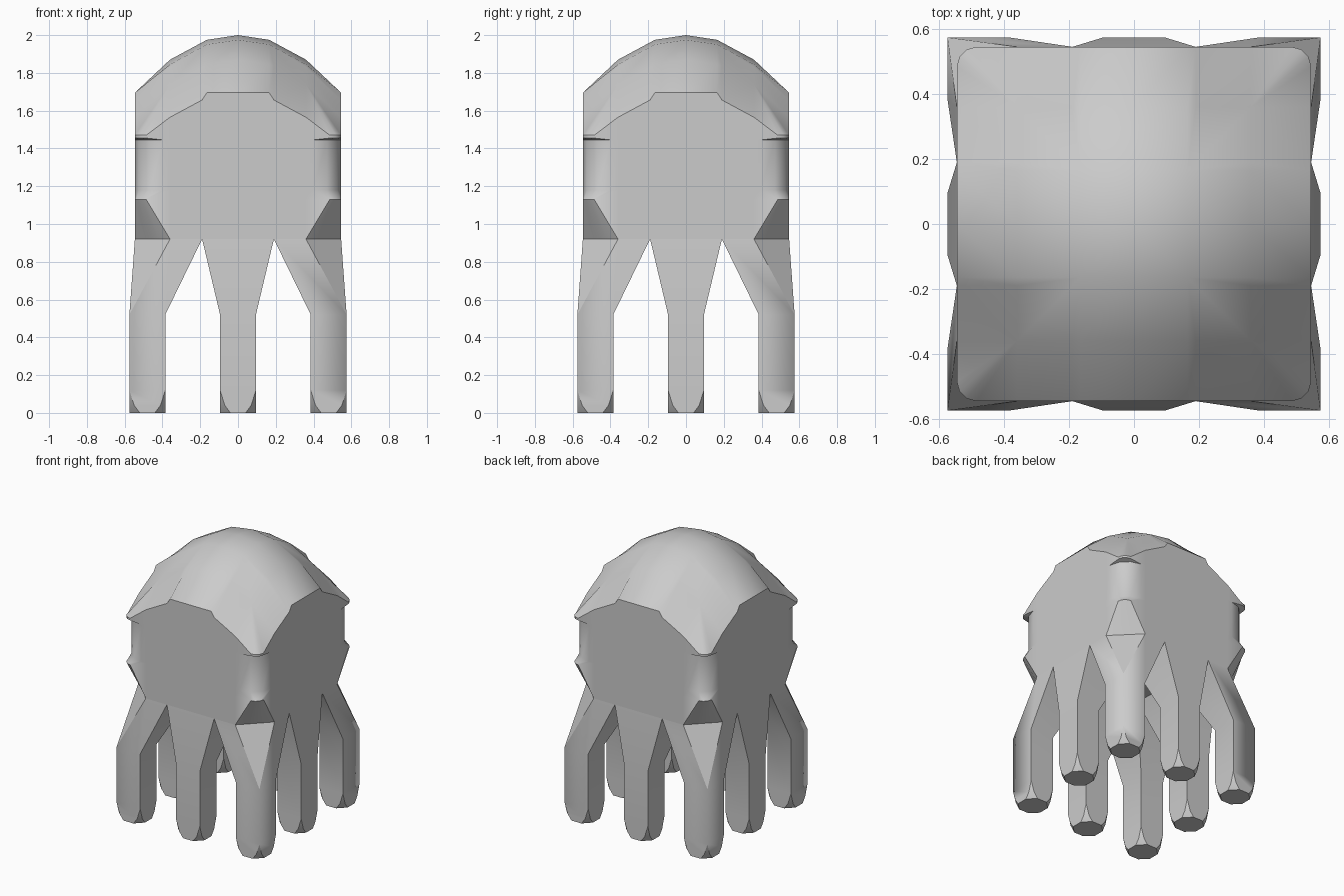
import bpy, bmesh, math

if "Cube" in bpy.data.objects:
    bpy.data.objects.remove(bpy.data.objects["Cube"])

grey = bpy.data.materials.new("plain_grey")
grey.diffuse_color = (0.6, 0.6, 0.6, 1)
grey.use_nodes = True
grey.node_tree.nodes["Principled BSDF"].inputs["Base Color"].default_value = grey.diffuse_color

HALF, CELL, BASE = 0.546, 0.19, 0.92      # body half width, middle leg root, underside height
STEPS = (0.0, 0.165, 0.36, HALF)          # dome grid lines
DROPS = (0.0, 0.025, 0.13, 0.305)         # dome fall at each grid line


def finish(bm, name, smooth_edge=lambda e: False):
    bmesh.ops.remove_doubles(bm, verts=bm.verts, dist=0.0005)
    bmesh.ops.recalc_face_normals(bm, faces=bm.faces)
    for f in bm.faces:
        f.smooth = True
    for e in bm.edges:
        e.smooth = e.calc_face_angle(0) < math.radians(35) or smooth_edge(e)
    me = bpy.data.meshes.new(name)
    bm.to_mesh(me)
    bm.free()
    me.materials.append(grey)
    ob = bpy.data.objects.new(name, me)
    bpy.context.collection.objects.link(ob)
    return ob


def drop(v):
    v = min(abs(v), HALF)
    for i in range(3):
        if v <= STEPS[i + 1]:
            t = (v - STEPS[i]) / (STEPS[i + 1] - STEPS[i])
            return DROPS[i] + t * (DROPS[i + 1] - DROPS[i])
    return DROPS[-1]


def dome_z(x, y):
    lo, hi = sorted((drop(x), drop(y)))
    if hi > 0.3 and lo < 0.03:            # flat middle of the rim
        lo = 0
    return max(2 - hi - lo, 1.47)


def outline(r, straight=False):
    """Square outline with cut or rounded corners, same point count every time."""
    side = []
    for x in (-0.36, -CELL, -0.165, 0, 0.165, CELL, 0.36):
        side.append((x, -HALF))
    for i in range(4):
        a = math.radians(-90 + 30 * i)
        c = HALF - r
        if straight:
            side.append((c + r * i / 3, -HALF + r * i / 3))
        else:
            side.append((c + r * math.cos(a), -c + r * math.sin(a)))
    pts = []
    for _ in range(4):
        pts += side
        side = [(-y, x) for x, y in side]
    return pts


def bridge(bm, a, b):
    n = len(a)
    for i in range(n):
        j = (i + 1) % n
        quad = (a[i], a[j], b[j], b[i])
        if len({tuple(round(c, 4) for c in v.co) for v in quad}) > 2:
            bm.faces.new(quad)


# Body: walls with corner ledges, then the dome
bm = bmesh.new()
rings = []
for r, z, straight in ((0.186, BASE, True), (0.06, 1.13, False), (0.15, 1.18, False),
                       (0.15, 1.445, False), (0.06, 1.455, False)):
    rings.append([bm.verts.new((x, y, z)) for x, y in outline(r, straight)])
rim = outline(0.06)
for a in (HALF, 0.36, 0.165, 0):
    ring = []
    for x, y in rim:
        x, y = max(-a, min(a, x)), max(-a, min(a, y))
        ring.append(bm.verts.new((x, y, dome_z(x, y))))
    rings.append(ring)
for lower, upper in zip(rings, rings[1:]):
    bridge(bm, lower, upper)
# Underside between the leg roots
bm.faces.new([bm.verts.new((x * CELL, y * CELL, BASE)) for x, y in ((-1, -1), (-1, 1), (1, 1), (1, -1))])
finish(bm, "body")


def foot_ring(cx, cy, z, w, flat):
    """Eight-point ring; flat equal to w gives a square."""
    return [(cx + x, cy + y, z) for x, y in (
        (-flat, -w), (flat, -w), (w, -flat), (w, flat),
        (flat, w), (-flat, w), (-w, flat), (-w, -flat))]


def leg(name, root, cx, cy, turn, smooth_edge=lambda e: False):
    w = 0.095
    bm = bmesh.new()
    levels = [root, foot_ring(cx, cy, 0.52, w, w), foot_ring(cx, cy, 0.12, w, w),
              foot_ring(cx, cy, 0.04, w, 0.07), foot_ring(cx, cy, 0, w, 0.04)]
    rings = [[bm.verts.new(p) for p in ring] for ring in levels]
    for a, b in zip(rings, rings[1:]):
        bridge(bm, a, b)
    bm.faces.new(rings[-1])
    ob = finish(bm, name, smooth_edge)
    ob.rotation_euler.z = turn


# Eight legs: one in the middle of each side and one at each corner
C, H, K = CELL, HALF, 0.36
mid_root = [(x, y, BASE) for x, y in ((-C, -H), (C, -H), (C, -H), (C, -C),
                                      (C, -C), (-C, -C), (-C, -C), (-C, -H))]
corner_root = [(x, y, BASE) for x, y in ((C, C), (H, C), (H, C), (H, K),
                                         (K, H), (C, H), (C, H), (C, C))]


def outer_corner(e):
    return all(min(v.co.x, v.co.y) > 0.57 and v.co.z > 0.1 for v in e.verts)


for i in range(4):
    turn = i * math.pi / 2
    leg(f"side_leg_{i + 1}", mid_root, 0, -0.48, turn)
    leg(f"corner_leg_{i + 1}", corner_root, 0.48, 0.48, turn, outer_corner)
